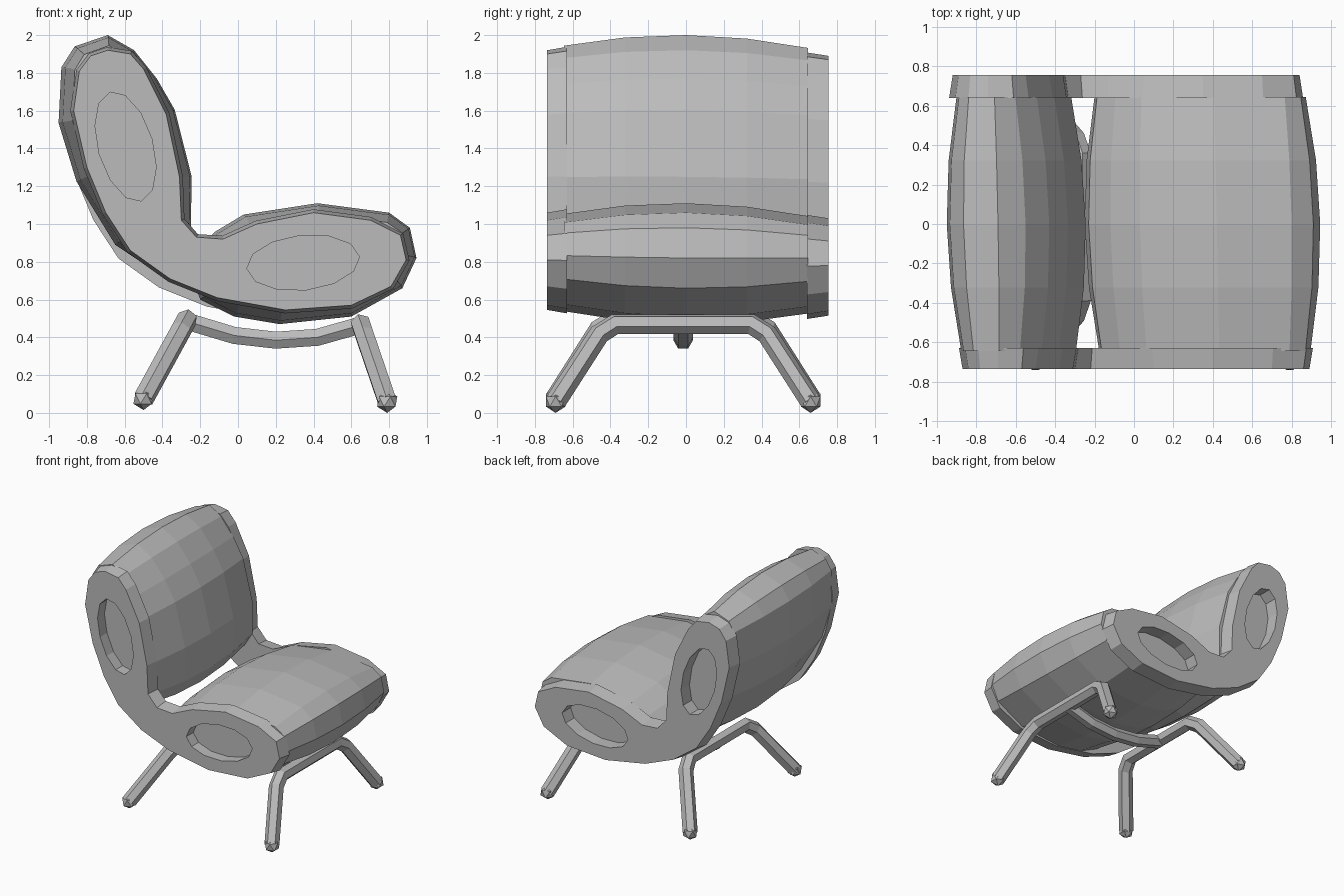
import bpy
import bmesh
import math
from mathutils import Vector
from mathutils.geometry import tessellate_polygon

if "Cube" in bpy.data.objects:
    bpy.data.objects.remove(bpy.data.objects["Cube"], do_unlink=True)

# One plain grey for the whole chair
grey = bpy.data.materials.new("plain_grey")
grey.use_nodes = True
colour = (0.5, 0.5, 0.5, 1.0)
grey.diffuse_color = colour
grey.node_tree.nodes["Principled BSDF"].inputs["Base Color"].default_value = colour


def finish(bm, name):
    """Turn a bmesh into a flat-shaded grey object."""
    bmesh.ops.recalc_face_normals(bm, faces=bm.faces)
    mesh = bpy.data.meshes.new(name)
    bm.to_mesh(mesh)
    bm.free()
    mesh.materials.append(grey)
    obj = bpy.data.objects.new(name, mesh)
    bpy.context.collection.objects.link(obj)
    return obj


def offset(loop, distance):
    """Grow a clockwise (x, z) outline along its corner normals."""
    result = []
    for i, point in enumerate(loop):
        p = Vector(point)
        before = (p - Vector(loop[i - 1])).normalized()
        after = (Vector(loop[(i + 1) % len(loop)]) - p).normalized()
        along = (before + after).normalized()
        result.append((p.x - along.y * distance, p.y + along.x * distance))
    return result


def ellipse(cx, cz, long, short, tilt, sides=12):
    points = []
    for i in range(sides):
        a = math.tau * i / sides
        u, v = long * math.cos(a), short * math.sin(a)
        points.append((cx + u * math.cos(tilt) - v * math.sin(tilt),
                       cz + u * math.sin(tilt) + v * math.cos(tilt)))
    return points


def ring(bm, loop, y):
    return [bm.verts.new((x, y, z)) for x, z in loop]


def bridge(bm, a, b):
    for i in range(len(a)):
        bm.faces.new((a[i - 1], a[i], b[i], b[i - 1]))


# Bent side panels with two oval openings each
panel_outline = [
    (-.69, 1.92), (-.57, 1.9), (-.5, 1.82), (-.38, 1.58), (-.31, 1.25),
    (-.3, 1.02), (-.22, .93), (-.08, .92), (.1, 1), (.4, 1.06), (.7, 1.02),
    (.86, .94), (.89, .81), (.81, .67), (.6, .57), (.25, .545), (-.11, .61),
    (-.36, .71), (-.57, .86), (-.7, 1.06), (-.8, 1.3), (-.87, 1.6),
    (-.84, 1.81), (-.78, 1.89)]
openings = [ellipse(-.595, 1.41, .3, .145, math.radians(106)),
            ellipse(.345, .795, .3, .145, math.radians(6))]


def side_panel(name, y_outer, y_inner, dx, dz):
    bm = bmesh.new()
    outer_loops = [panel_outline] + openings
    inner_loops = [offset(panel_outline, .018)] + openings
    sides = []
    for loops, y in ((outer_loops, y_outer), (inner_loops, y_inner)):
        rings = [ring(bm, [(x + dx, z + dz) for x, z in loop], y) for loop in loops]
        verts = [v for r in rings for v in r]
        flat = [[Vector((x, z, 0)) for x, z in loop] for loop in loops]
        for triangle in tessellate_polygon(flat):
            bm.faces.new([verts[i] for i in triangle])
        sides.append(rings)
    for a, b in zip(*sides):
        bridge(bm, a, b)
    return finish(bm, name)


side_panel("front_side_panel", -.735, -.63, 0, 0)
side_panel("rear_side_panel", .755, .64, -.05, -.03)


# Barrel-shaped cushions, fattest at mid width
def cushion(name, outline):
    bm = bmesh.new()
    half = .645
    rings = []
    for t in (-1, -.5, 0, .5, 1):
        loop = offset(outline, -.062 * t * t)
        shift = -.012 * t
        rings.append(ring(bm, [(x + shift, z + shift / 2) for x, z in loop], half * t))
    for a, b in zip(rings, rings[1:]):
        bridge(bm, a, b)
    bm.faces.new(rings[0])
    bm.faces.new(rings[-1])
    return finish(bm, name)


cushion("back_cushion", [
    (-.69, 2), (-.55, 1.92), (-.43, 1.77), (-.335, 1.605), (-.245, 1.25),
    (-.25, .97), (-.34, .83), (-.5, .79), (-.65, .89), (-.855, 1.225),
    (-.95, 1.535), (-.935, 1.83), (-.865, 1.94)])
cushion("seat_cushion", [
    (-.25, .74), (-.23, .86), (-.12, .96), (.03, 1.05), (.42, 1.11), (.8, 1.06),
    (.91, .98), (.945, .82), (.87, .66), (.6, .51), (.22, .47), (-.02, .51),
    (-.2, .6)])


# Tubular leg frames and the spine that joins them
def tube(name, points, radius=.052):
    curve = bpy.data.curves.new(name, "CURVE")
    curve.dimensions = "3D"
    curve.bevel_depth = radius
    curve.bevel_resolution = 1
    curve.use_fill_caps = True
    spline = curve.splines.new("POLY")
    spline.points.add(len(points) - 1)
    spline.use_smooth = False
    for target, point in zip(spline.points, points):
        target.co = (*point, 1)
    curve.materials.append(grey)
    obj = bpy.data.objects.new(name, curve)
    bpy.context.collection.objects.link(obj)


def foot(name, position):
    bm = bmesh.new()
    bmesh.ops.create_icosphere(bm, subdivisions=1, radius=.06)
    finish(bm, name).location = position


def leg_frame(name, knee, tip):
    path = []
    for side in (-1, 1):
        corner = Vector((knee[0], side * .41 - .015, knee[1]))
        end = Vector((tip[0], side * .675 - .015, tip[1]))
        # The knee is rounded by two points either side of the corner
        half = [end, corner.lerp(end, .13), corner - Vector((0, side * .05, 0))]
        path += half if side < 0 else half[::-1]
    tube(name + "_leg_frame", path, .056)
    foot(name + "_right_foot", path[0])
    foot(name + "_left_foot", path[-1])


leg_frame("seat_end", (.65, .47), (.79, .06))
leg_frame("back_end", (-.27, .495), (-.5, .075))
tube("spine", [(-.27, -.015, .485), (-.02, -.015, .41), (.2, -.015, .385),
               (.42, -.015, .4), (.65, -.015, .465)])
